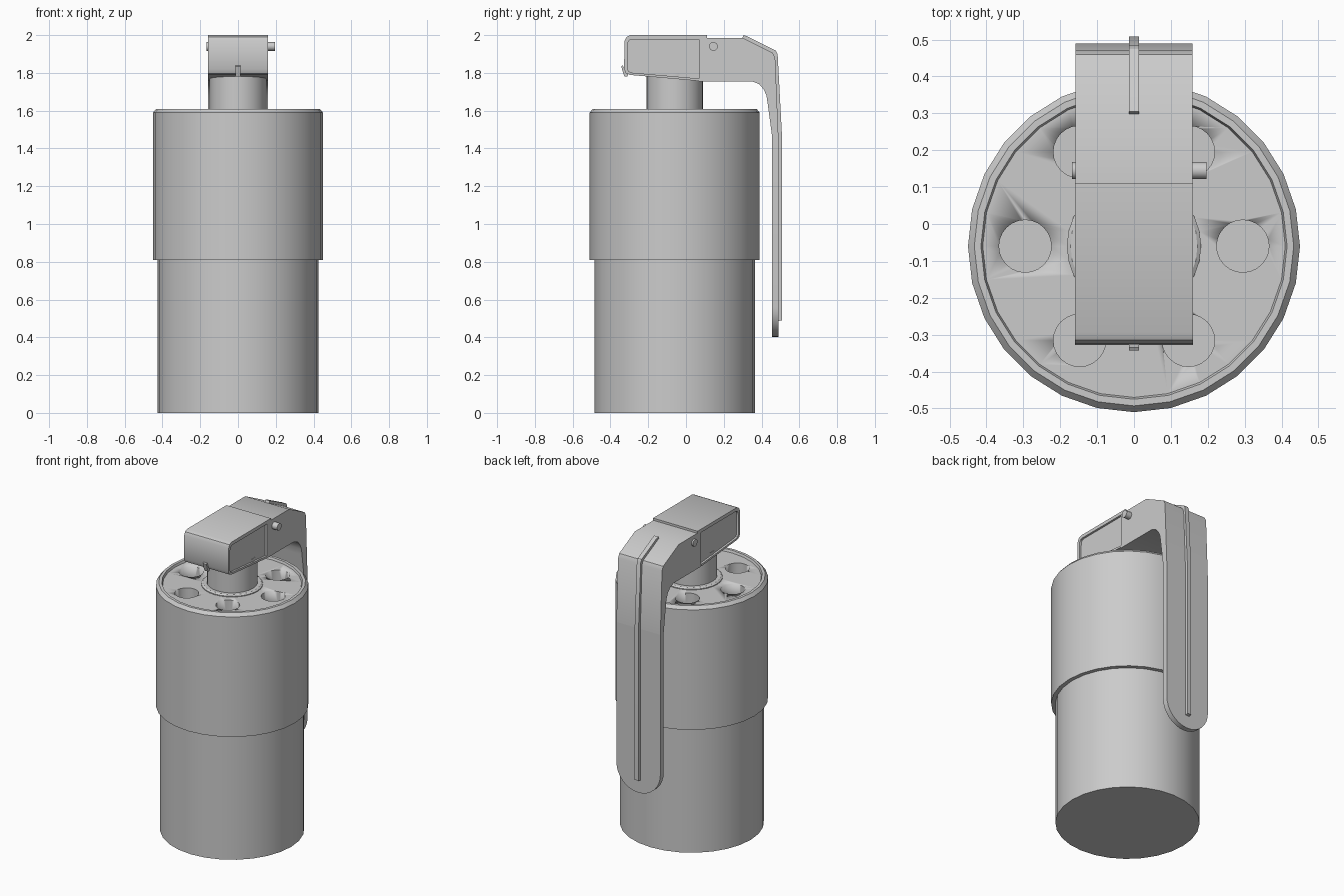
import bpy, bmesh, math
from mathutils import Vector

if "Cube" in bpy.data.objects:
    bpy.data.objects.remove(bpy.data.objects["Cube"])

CY = -0.06      # y of the canister axis
SIDES = 28


def finish(name, bm, angle=30):
    bmesh.ops.recalc_face_normals(bm, faces=bm.faces)
    me = bpy.data.meshes.new(name)
    bm.to_mesh(me)
    bm.free()
    ob = bpy.data.objects.new(name, me)
    bpy.context.collection.objects.link(ob)
    bpy.ops.object.select_all(action='DESELECT')
    ob.select_set(True)
    bpy.context.view_layer.objects.active = ob
    bpy.ops.object.shade_smooth_by_angle(angle=math.radians(angle))
    return ob


def lathe(name, profile, sides=SIDES):
    """Spin (radius, z) points round the canister axis, capped at both ends."""
    bm = bmesh.new()
    rings = []
    for r, z in profile:
        rings.append([bm.verts.new((r * math.cos(2 * math.pi * i / sides),
                                    CY + r * math.sin(2 * math.pi * i / sides), z))
                      for i in range(sides)])
    for a, b in zip(rings, rings[1:]):
        for i in range(sides):
            j = (i + 1) % sides
            bm.faces.new((a[i], a[j], b[j], b[i]))
    bm.faces.new(rings[0])
    bm.faces.new(rings[-1])
    return finish(name, bm)


def prism(name, points, offset):
    """Extrude a closed outline of 3D points along an offset."""
    bm = bmesh.new()
    face = bm.faces.new([bm.verts.new(p) for p in points])
    ext = bmesh.ops.extrude_face_region(bm, geom=[face])
    verts = [v for v in ext['geom'] if isinstance(v, bmesh.types.BMVert)]
    bmesh.ops.translate(bm, verts=verts, vec=Vector(offset))
    return finish(name, bm)


def side_profile(name, yz, half):
    return prism(name, [(-half, y, z) for y, z in yz], (2 * half, 0, 0))


def circle(cx, cy, r, n, a0=0.0, a1=2 * math.pi, end=False):
    m = n - 1 if end else n
    return [(cx + r * math.cos(a0 + (a1 - a0) * i / m),
             cy + r * math.sin(a0 + (a1 - a0) * i / m)) for i in range(n)]


# Canister with stepped sleeve, chamfered rim and recessed top
body = lathe("canister_body", [(0.425, 0), (0.425, 0.81), (0.45, 0.81), (0.45, 1.59),
                               (0.433, 1.61), (0.415, 1.61), (0.41, 1.595), (0.18, 1.595)])

# Six vent holes in the top
for i in range(6):
    a = math.radians(60 * i)
    pts = circle(0.295 * math.cos(a), CY + 0.295 * math.sin(a), 0.071, 24)
    cutter = prism("vent_cutter", [(x, y, 1.53) for x, y in pts], (0, 0, 0.2))
    cutter.hide_render = True
    mod = body.modifiers.new("vent", 'BOOLEAN')
    mod.operation = 'DIFFERENCE'
    mod.solver = 'EXACT'
    mod.object = cutter
    bpy.context.view_layer.objects.active = body
    bpy.ops.object.modifier_apply(modifier=mod.name)
    bpy.data.objects.remove(cutter)

# Neck and its collar
lathe("neck_collar", [(0.182, 1.58), (0.182, 1.60), (0.172, 1.607), (0.14, 1.607)])
lathe("neck", [(0.15, 1.59), (0.15, 1.80)])

# Fuze head: inner block wrapped by a folded sheet
wrap_outer = [(0.11, 2.0), (-0.295, 2.0), (-0.315, 1.99), (-0.325, 1.97),
              (-0.328, 1.82), (-0.318, 1.798), (-0.295, 1.789), (0.07, 1.757)]
wrap_inner = [(0.07, 1.77), (-0.285, 1.801), (-0.303, 1.807), (-0.311, 1.825),
              (-0.308, 1.96), (-0.30, 1.972), (-0.285, 1.978), (0.07, 1.978), (0.11, 1.984)]
side_profile("head_wrap", wrap_outer + wrap_inner, 0.16)
side_profile("head_block", [(0.08, 1.985), (-0.29, 1.985), (-0.318, 1.965), (-0.32, 1.82),
                            (-0.29, 1.795), (0.08, 1.763)], 0.147)

# Small hook on the head's front
side_profile("front_hook", [(-0.31, 1.78), (-0.325, 1.78), (-0.333, 1.80), (-0.343, 1.835),
                            (-0.335, 1.84), (-0.322, 1.81), (-0.305, 1.80)], 0.013)

# Safety lever: arched upper part
side_profile("lever_arch", [(0.07, 1.986), (0.30, 1.986), (0.46, 1.905), (0.472, 1.88), (0.489, 1.47),
                            (0.455, 1.47), (0.432, 1.64), (0.426, 1.68), (0.412, 1.712),
                            (0.388, 1.74), (0.35, 1.755), (0.07, 1.755)], 0.158)

# Safety lever: long strip with a rounded end
strip = [(0.158, 1.47), (-0.158, 1.47)] + circle(0, 0.56, 0.158, 17, math.pi, 2 * math.pi, True)
prism("lever_strip", [(x, 0.455, z) for x, z in strip], (0, 0.034, 0))

# Raised rib along the lever
side_profile("lever_rib", [(0.295, 1.98), (0.305, 2.0), (0.325, 1.993), (0.475, 1.918), (0.485, 1.90),
                           (0.508, 1.47), (0.508, 0.49), (0.48, 0.485), (0.48, 1.47),
                           (0.455, 1.89), (0.30, 1.97)], 0.014)

# Cross pin through the head
pin = circle(0.145, 1.94, 0.023, 16)
prism("cross_pin", [(-0.168, y, z) for y, z in pin], (0.364, 0, 0))
